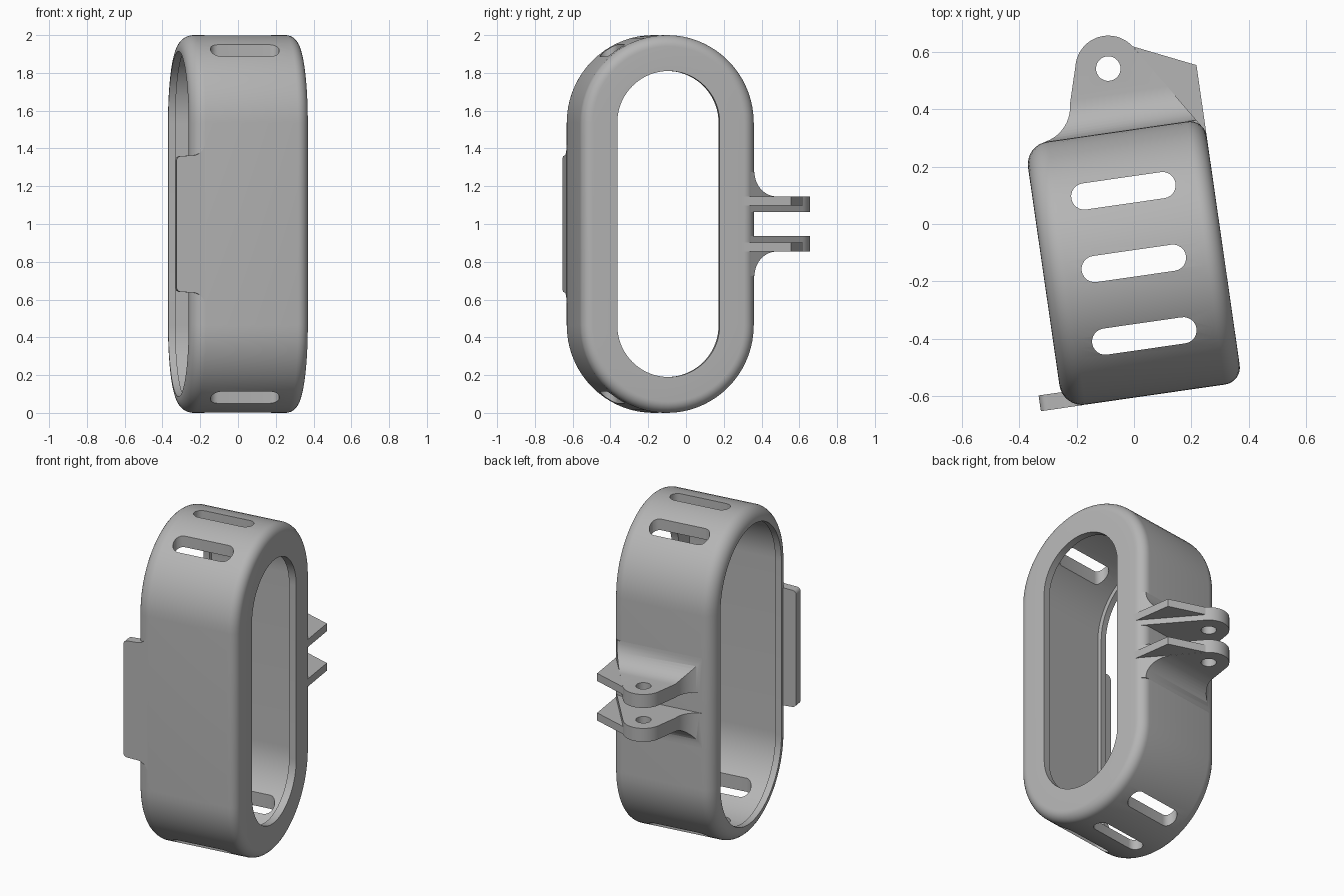
import bpy, bmesh, math
from mathutils import Matrix, Vector

if "Cube" in bpy.data.objects:
    bpy.data.objects.remove(bpy.data.objects["Cube"], do_unlink=True)

grey = bpy.data.materials.new("plain_grey")
grey.use_nodes = True
COLOUR = (0.46, 0.46, 0.46, 1)
grey.diffuse_color = COLOUR
grey.node_tree.nodes["Principled BSDF"].inputs["Base Color"].default_value = COLOUR

TURN = Matrix.Rotation(math.radians(8.2), 4, "Z")
MID_Y, RADIUS, RISE = -0.136, 0.464, 0.536   # stadium centre, end radius, half straight


def finish(name, bm):
    bmesh.ops.recalc_face_normals(bm, faces=bm.faces)
    mesh = bpy.data.meshes.new(name)
    bm.to_mesh(mesh)
    bm.free()
    mesh.materials.append(grey)
    ob = bpy.data.objects.new(name, mesh)
    bpy.context.collection.objects.link(ob)
    ob.matrix_world = TURN
    return ob


def prism(name, outline, lo, hi, place):
    """Extrude a 2D outline from lo to hi; place maps (u, v, w) to x, y, z."""
    bm = bmesh.new()
    ends = [[bm.verts.new(place(u, v, w)) for u, v in outline] for w in (lo, hi)]
    for end in ends:
        bm.faces.new(end)
    n = len(outline)
    for i in range(n):
        j = (i + 1) % n
        bm.faces.new((ends[0][i], ends[0][j], ends[1][j], ends[1][i]))
    return finish(name, bm)


def arc(cx, cy, r, start, end, steps=12):
    angles = [math.radians(start + (end - start) * i / steps) for i in range(steps + 1)]
    return [(cx + r * math.cos(a), cy + r * math.sin(a)) for a in angles]


def boolean(ob, cutter, operation):
    bpy.context.view_layer.update()
    mod = ob.modifiers.new("cut", "BOOLEAN")
    mod.object, mod.operation, mod.solver = cutter, operation, "EXACT"
    bpy.context.view_layer.objects.active = ob
    bpy.ops.object.modifier_apply(modifier=mod.name)
    bpy.data.objects.remove(cutter, do_unlink=True)


def smooth(ob):
    bpy.ops.object.select_all(action="DESELECT")
    ob.select_set(True)
    bpy.context.view_layer.objects.active = ob
    bpy.ops.object.shade_smooth_by_angle(angle=math.radians(30))


def upright(x, y, z):
    return Vector((x, y, z))


# Housing: a wall section (x, inset) swept round a tall stadium
section = arc(-0.258, 0.08, 0.08, 180, 270, 8) + arc(0.235, 0.06, 0.06, 270, 360, 8)
section += [(0.295, 0.19), (0.25, 0.19), (0.25, 0.06), (-0.3, 0.06), (-0.3, 0.086), (-0.338, 0.086)]
bm = bmesh.new()
SEG = 36
rings = []
for x, inset in section:
    r = RADIUS - inset
    path = arc(MID_Y, 1 + RISE, r, 0, 180, SEG) + arc(MID_Y, 1 - RISE, r, 180, 360, SEG)
    rings.append([bm.verts.new((x, y, z)) for y, z in path])
for k, ring in enumerate(rings):
    other = rings[(k + 1) % len(rings)]
    for i in range(len(ring)):
        j = (i + 1) % len(ring)
        bm.faces.new((ring[i], ring[j], other[j], other[i]))
housing = finish("housing", bm)

# Vent slots through top and bottom
for shift in (-0.256, 0, 0.256):
    y = MID_Y + shift
    slot = arc(0.118, y, 0.046, -90, 90) + arc(-0.158, y, 0.046, 90, 270)
    boolean(housing, prism("slot_cutter", slot, -0.1, 2.1, upright), "DIFFERENCE")
smooth(housing)

# Front tab: flush with the front wall, reaching past the open side
upper = arc(-0.39, 0.335, 0.025, 180, 90, 6) + [(-0.345, 0.362)]
upper += arc(-0.335, 0.437, 0.075, 270, 345, 8)
tab_outline = [(x, 1 + h) for x, h in upper] + [(x, 1 - h) for x, h in reversed(upper)]
tab = prism("front_tab", tab_outline, -0.6005, -0.545,
            lambda u, v, w: Vector((u, w, v)))
smooth(tab)

# Rear hinge: two mirrored lugs with a flared root, a pin hole and a thin gusset
PIN = (-0.0115, 0.55)
lug_outline = arc(*PIN, 0.115, 33, 168, 20)
lug_outline += arc(-0.29, 0.455, 0.129, -3, -80, 10)
lug_outline += [(-0.268, 0.30), (0.285, 0.30)]
flare = [(0.25, 0.063), (0.7, 0.063), (0.7, 0.146)]
flare += arc(0.458, 0.276, 0.13, 270, 180, 12) + [(0.25, 0.276)]
gusset_outline = [(0.085, 0.614), (0.295, 0.518), (0.295, 0.26), (0.255, 0.26), (0.24, 0.36)]

for side, label in ((1, "upper"), (-1, "lower")):
    def mirrored(x, y, h):
        return Vector((x, y, 1 + side * h))

    lug = prism(label + "_hinge_lug", lug_outline, 0.0, 0.4, mirrored)
    block = prism("flare_cutter", flare, -0.5, 0.5,
                  lambda u, v, w: Vector((w, u, 1 + side * v)))
    boolean(lug, block, "INTERSECT")
    pin = prism("pin_cutter", arc(*PIN, 0.043, 0, 345, 23), -0.1, 0.5, mirrored)
    boolean(lug, pin, "DIFFERENCE")
    smooth(lug)
    prism(label + "_hinge_gusset", gusset_outline, 0.098, 0.1455, mirrored)
